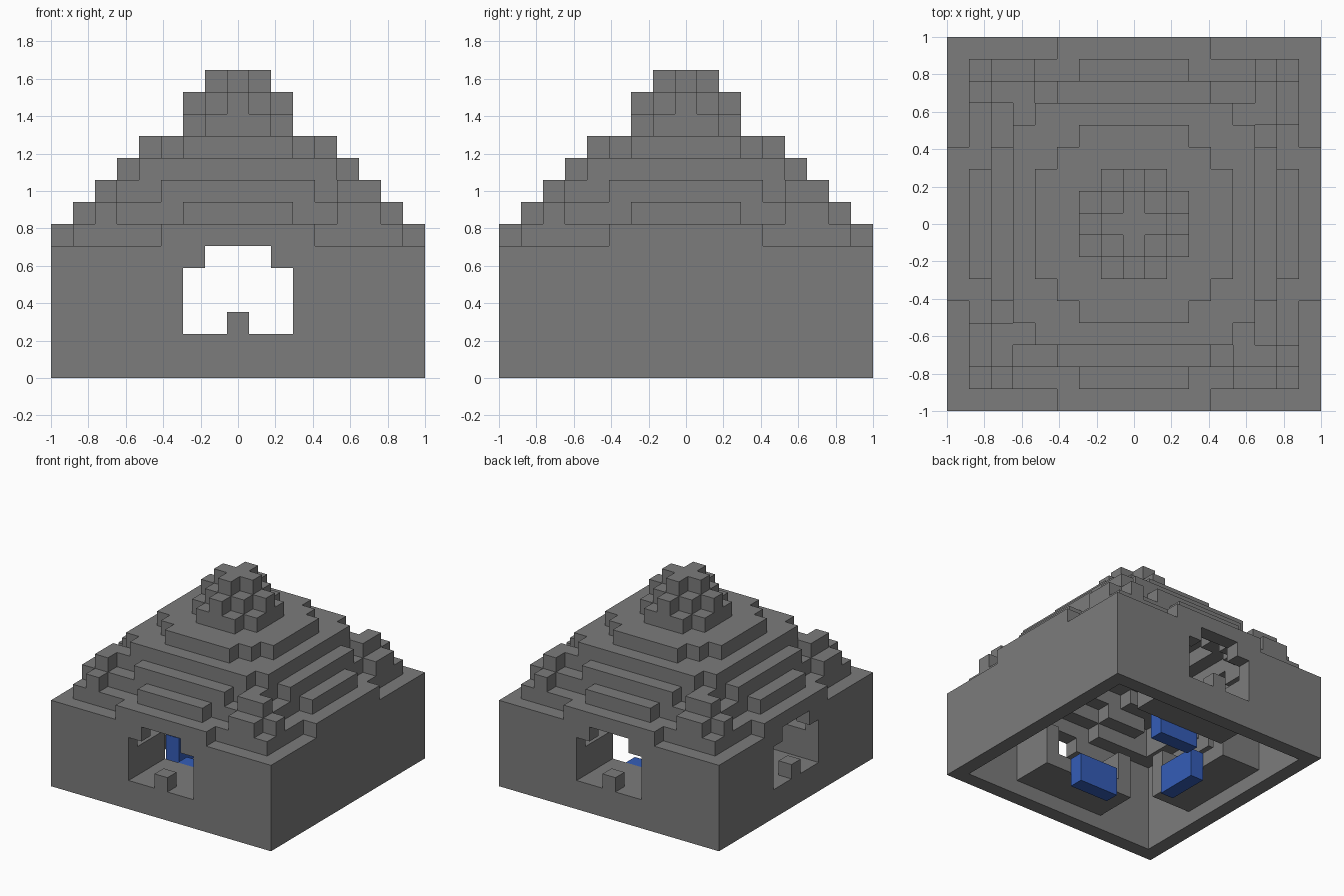
import bpy
import bmesh
import math
from mathutils import Vector

if "Cube" in bpy.data.objects:
    bpy.data.objects.remove(bpy.data.objects["Cube"])

UNIT = 2 / 17      # edge of one block
HALF = 8           # blocks from the centre to the outer wall
EAVES = 6          # block layers in the walls


def make_material(name, colour):
    mat = bpy.data.materials.new(name)
    mat.use_nodes = True
    mat.diffuse_color = colour
    mat.node_tree.nodes["Principled BSDF"].inputs["Base Color"].default_value = colour
    return mat


stone = make_material("stone grey", (0.2, 0.2, 0.2, 1))
blue = make_material("step blue", (0.035, 0.11, 0.48, 1))


def turn(x, y, quarters):
    for _ in range(quarters):
        x, y = -y, x
    return x, y


def block_range(xs, ys, zs):
    return {(x, y, z) for x in xs for y in ys for z in zs}


def turned(cells, quarters):
    return {(*turn(x, y, quarters), z) for x, y, z in cells}


STEPS = [Vector(s) for s in ((1, 0, 0), (-1, 0, 0), (0, 1, 0),
                             (0, -1, 0), (0, 0, 1), (0, 0, -1))]


def neighbours(cell):
    return [tuple(int(a + b) for a, b in zip(cell, s)) for s in STEPS]


def build(name, cells, occupied, mat):
    """Mesh the exposed sides of the blocks and merge the flat regions."""
    bm = bmesh.new()
    for cell in sorted(cells):
        for normal, other in zip(STEPS, neighbours(cell)):
            if other in occupied:
                continue
            u = Vector((normal.y, normal.z, normal.x))
            v = normal.cross(u)
            middle = Vector(cell) + Vector((0, 0, 0.5)) + normal / 2
            bm.faces.new([bm.verts.new((middle + (u * a + v * b) / 2) * UNIT)
                          for a, b in ((-1, -1), (1, -1), (1, 1), (-1, 1))])
    bmesh.ops.remove_doubles(bm, verts=bm.verts, dist=UNIT / 100)
    bmesh.ops.dissolve_limit(bm, angle_limit=math.radians(1),
                             verts=bm.verts, edges=bm.edges)
    mesh = bpy.data.meshes.new(name)
    bm.to_mesh(mesh)
    bm.free()
    mesh.materials.append(mat)
    obj = bpy.data.objects.new(name, mesh)
    bpy.context.collection.objects.link(obj)
    return obj


# Solid envelope: square body below stepped roof tiers.
# Each tier is a square plus a centred strip along every side.
TIERS = [(7, 3), (6, 2), (5, 3), (4, 4), (3, 2), (1, 1), (1, 0), (0, 0)]
across = range(-HALF, HALF + 1)
solid = block_range(across, across, range(EAVES))
for level, (square, strip) in enumerate(TIERS, EAVES):
    for x in across:
        for y in across:
            far, near = max(abs(x), abs(y)), min(abs(x), abs(y))
            if far <= square or (far == square + 1 and near <= strip):
                solid.add((x, y, level))

# Corner turrets, repeated as a pinwheel
turret = {(6, 7, 7), (7, 6, 7), (7, 5, 7), (6, 5, 8), (6, 6, 8)}
for q in range(4):
    solid |= turned(turret, q)

# Hollow out everything that is not on the surface
shell = {c for c in solid
         if any(n not in solid and n[2] >= 0 for n in neighbours(c))}

# Entrance bay: arched opening, projecting floor and cheeks, sill block
opening = (block_range(range(-2, 3), range(-8, -4), range(2, 5))
           | block_range(range(-1, 2), range(-8, -4), range(5, 6)))
opening.discard((0, -8, 2))
bay = (block_range(range(-3, 4), range(-7, -4), range(1, 2))
       | block_range((-3, 3), range(-7, -4), range(2, 4)))
step = block_range(range(-1, 2), (-4,), range(2))

bays, steps = {}, {}
for side, q in (("front", 0), ("back", 2), ("right", 3)):
    shell -= turned(opening, q)
    bays[side] = turned(bay, q)
    steps[side] = turned(step, q)

stonework = shell.union(*bays.values())
walls = {c for c in shell if c[2] < EAVES}
build("walls", walls, stonework, stone)
build("stepped_roof", shell - walls, stonework, stone)
for side in bays:
    build(side + "_entrance_bay", bays[side] - shell, stonework, stone)
    build(side + "_entrance_step", steps[side], steps[side], blue)
